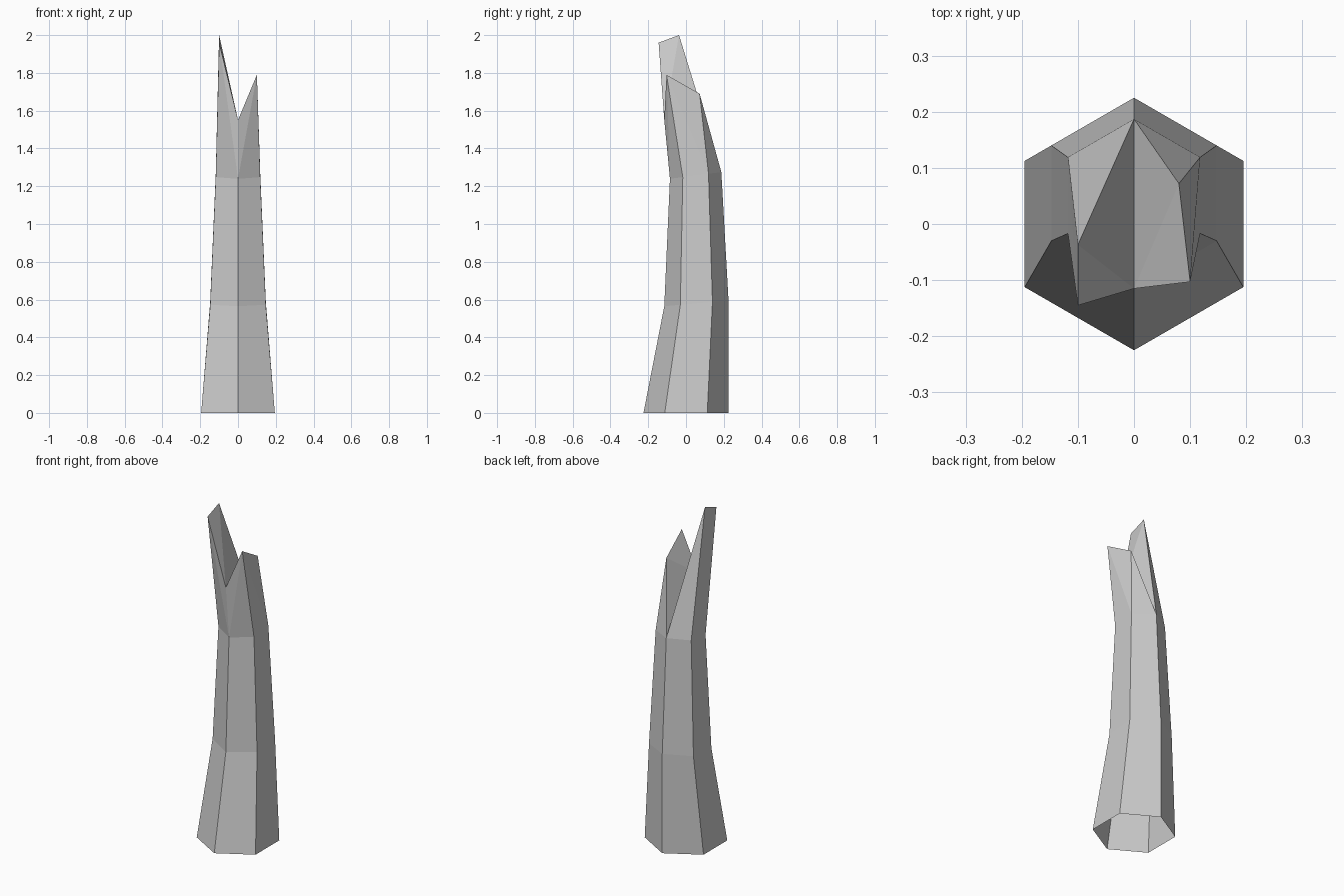
import bpy, bmesh, math

cube = bpy.data.objects.get("Cube")
if cube:
    bpy.data.objects.remove(cube, do_unlink=True)

# Single stone grey
stone = bpy.data.materials.new("stone_grey")
stone.use_nodes = True
grey = (0.6, 0.6, 0.6, 1)
stone.diffuse_color = grey
bsdf = stone.node_tree.nodes["Principled BSDF"]
bsdf.inputs["Base Color"].default_value = grey
bsdf.inputs["Roughness"].default_value = 0.9

bm = bmesh.new()


def hex_ring(radius, centre_y, height, tilt):
    """Hexagon starting at the front corner, going round by way of +x."""
    ring = []
    for i in range(6):
        a = i * math.pi / 3
        dy = -radius * math.cos(a)
        ring.append(bm.verts.new((radius * math.sin(a), centre_y + dy, height + tilt * dy)))
    return ring


# Bent, tapering hexagonal shaft, open underneath
rings = [hex_ring(0.225, 0, 0, 0),
         hex_ring(0.17, 0.055, 0.58, 0.09),
         hex_ring(0.136, 0.051, 1.257, 0.13)]
for low, high in zip(rings, rings[1:]):
    for i in range(6):
        j = (i + 1) % 6
        bm.faces.new((low[i], low[j], high[j], high[i]))

# Split tip: one short and one tall prong around a sloping notch
front, left_front, left_back, back, right_back, right_front = rings[-1]
notch = bm.verts.new((0, -0.115, 1.55))
prongs = [(left_front, left_back, (0.1, -0.103, 1.79), (0.08, 0.072, 1.69)),
          (right_front, right_back, (-0.1, -0.145, 1.96), (-0.1, -0.037, 2.0))]
for side_front, side_back, peak_front, peak_back in prongs:
    pf, pb = bm.verts.new(peak_front), bm.verts.new(peak_back)
    for tri in ((front, side_front, pf), (front, pf, notch),       # front
                (side_front, side_back, pf), (side_back, pb, pf),  # side
                (side_back, back, pb),                             # back
                (back, notch, pb), (notch, pf, pb)):               # notch slope
        bm.faces.new(tri)

bmesh.ops.recalc_face_normals(bm, faces=bm.faces)
mesh = bpy.data.meshes.new("split_pillar")
bm.to_mesh(mesh)
bm.free()
mesh.materials.append(stone)
pillar = bpy.data.objects.new("split_pillar", mesh)
bpy.context.collection.objects.link(pillar)
